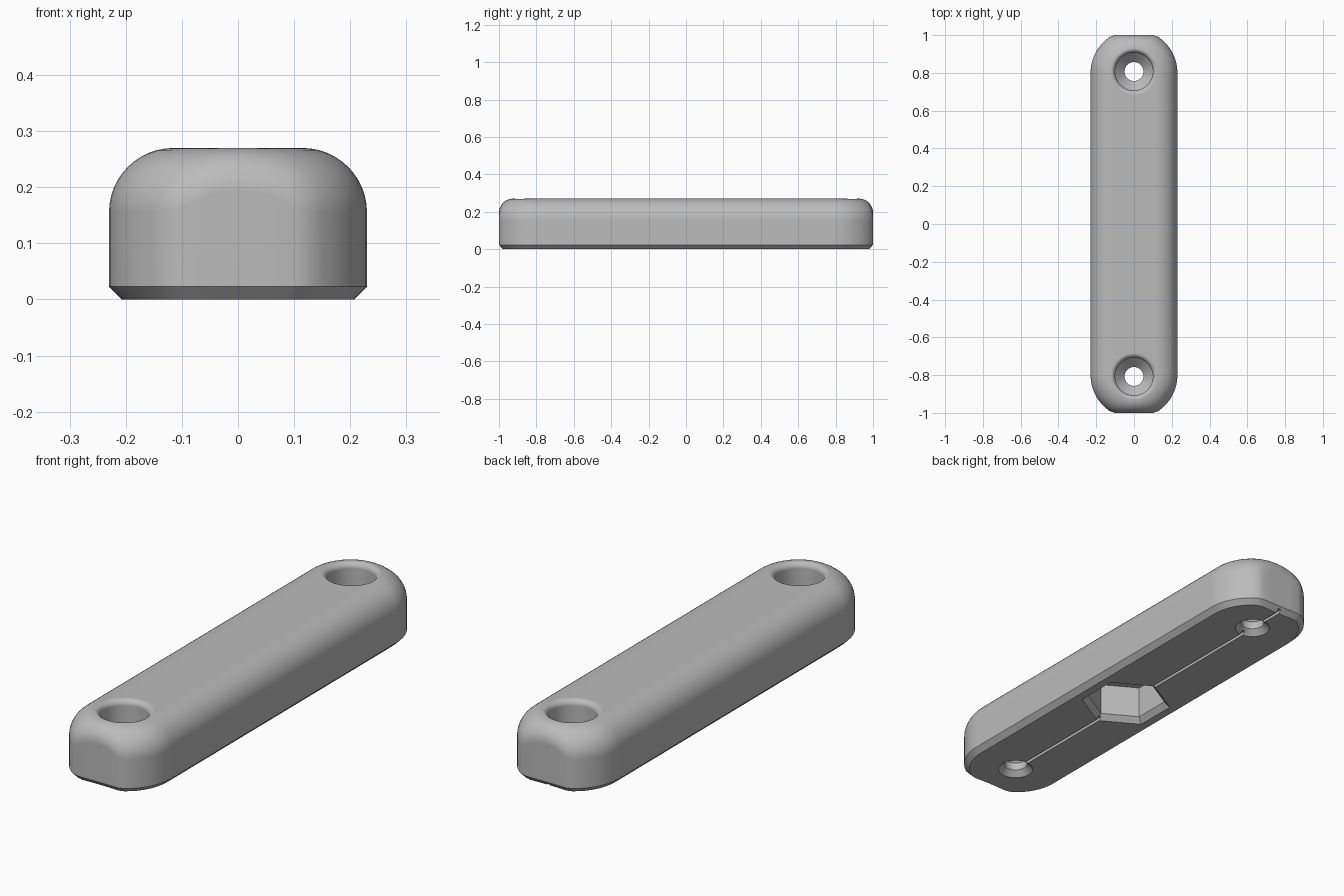
import bpy, bmesh
from math import sin, cos, pi, radians, hypot

if "Cube" in bpy.data.objects:
    bpy.data.objects.remove(bpy.data.objects["Cube"], do_unlink=True)

grey = bpy.data.materials.new("mid_grey")
grey.use_nodes = True
colour = (0.5, 0.5, 0.5, 1)
grey.diffuse_color = colour
grey.node_tree.nodes["Principled BSDF"].inputs["Base Color"].default_value = colour


def loft(name, rings):
    """Closed solid through a stack of rings, lowest first."""
    bm = bmesh.new()
    loops = [[bm.verts.new(p) for p in ring] for ring in rings]
    n = len(rings[0])
    for low, high in zip(loops, loops[1:]):
        for i in range(n):
            j = (i + 1) % n
            bm.faces.new((low[i], low[j], high[j], high[i]))
    bm.faces.new(loops[0][::-1])
    bm.faces.new(loops[-1])
    bmesh.ops.recalc_face_normals(bm, faces=bm.faces)
    mesh = bpy.data.meshes.new(name)
    bm.to_mesh(mesh)
    bm.free()
    mesh.materials.append(grey)
    ob = bpy.data.objects.new(name, mesh)
    bpy.context.collection.objects.link(ob)
    return ob


def circle(r, z, y=0, n=48, turn=0):
    return [(r * cos(turn + 2 * pi * i / n), y + r * sin(turn + 2 * pi * i / n), z)
            for i in range(n)]


# Plan outline: round ends cut off flat, relative to the end centres
HALF, CENTRE, TOP, CHAMFER = 0.23, 0.8, 0.27, 0.023
arc = [(HALF * cos(radians(a)), HALF * sin(radians(a))) for a in range(0, 57, 7)]
end = arc + [(0.1, 0.2), (0.05, 0.2), (0, 0.2)]
end += [(-x, y) for x, y in end[-2::-1]]


def ring(inset, height):
    """Outline ring; inset and height depend on each point's fillet radius."""
    pts = []
    for side in (1, -1):
        for x, y in end:
            d = hypot(x, y)
            r = 0.075 + (d - 0.2) / 0.03 * 0.04
            k = (d - inset(r)) / d
            pts.append((side * x * k, side * (CENTRE + y * k), height(r)))
    return pts


# Body with chamfered foot and rounded top
rings = [ring(lambda r: CHAMFER, lambda r: 0), ring(lambda r: 0, lambda r: CHAMFER)]
for i in range(13):
    t = i / 12 * pi / 2
    rings.append(ring(lambda r: r * (1 - cos(t)), lambda r: TOP - r + r * sin(t)))
body = loft("handle_body", rings)

# Screw holes: chamfered foot, bore, countersink, well and rounded lip
profile = [(0.08, -0.005), (0.05, 0.025), (0.05, 0.06), (0.1, 0.11)]
lip = 0.025
for i in range(9):
    t = i / 8 * pi / 2
    profile.append((0.1 + lip * (1 - cos(t)), TOP - lip + lip * sin(t) + 0.0003))
profile.append((0.125, 0.35))
cutters = [loft("screw_hole_cutter", [circle(r, z, y) for r, z in profile])
           for y in (-0.807, 0.807)]

# Six-sided pocket with a chamfered rim underneath
pocket = [(0.205, -0.01), (0.17, 0.025), (0.17, 0.17)]
cutters.append(loft("pocket_cutter", [circle(r, z, -0.055, 6, pi / 6) for r, z in pocket]))

# Thin groove underneath, open at the back
groove = [(-0.007, -0.8), (0.007, -0.8), (0.007, 1.05), (-0.007, 1.05)]
cutters.append(loft("groove_cutter", [[(x, y, z) for x, y in groove] for z in (-0.05, 0.015)]))

bpy.ops.object.select_all(action='DESELECT')
bpy.context.view_layer.objects.active = body
body.select_set(True)
for cutter in cutters:
    cutter.hide_render = True
    mod = body.modifiers.new("cut", 'BOOLEAN')
    mod.operation = 'DIFFERENCE'
    mod.solver = 'EXACT'
    mod.object = cutter
    bpy.ops.object.modifier_apply(modifier=mod.name)
for cutter in cutters:
    bpy.data.objects.remove(cutter, do_unlink=True)

# Smooth fillets, crisp chamfers
bpy.ops.object.shade_smooth_by_angle(angle=radians(30))
weighted = body.modifiers.new("weighted_normals", 'WEIGHTED_NORMAL')
weighted.keep_sharp = True
